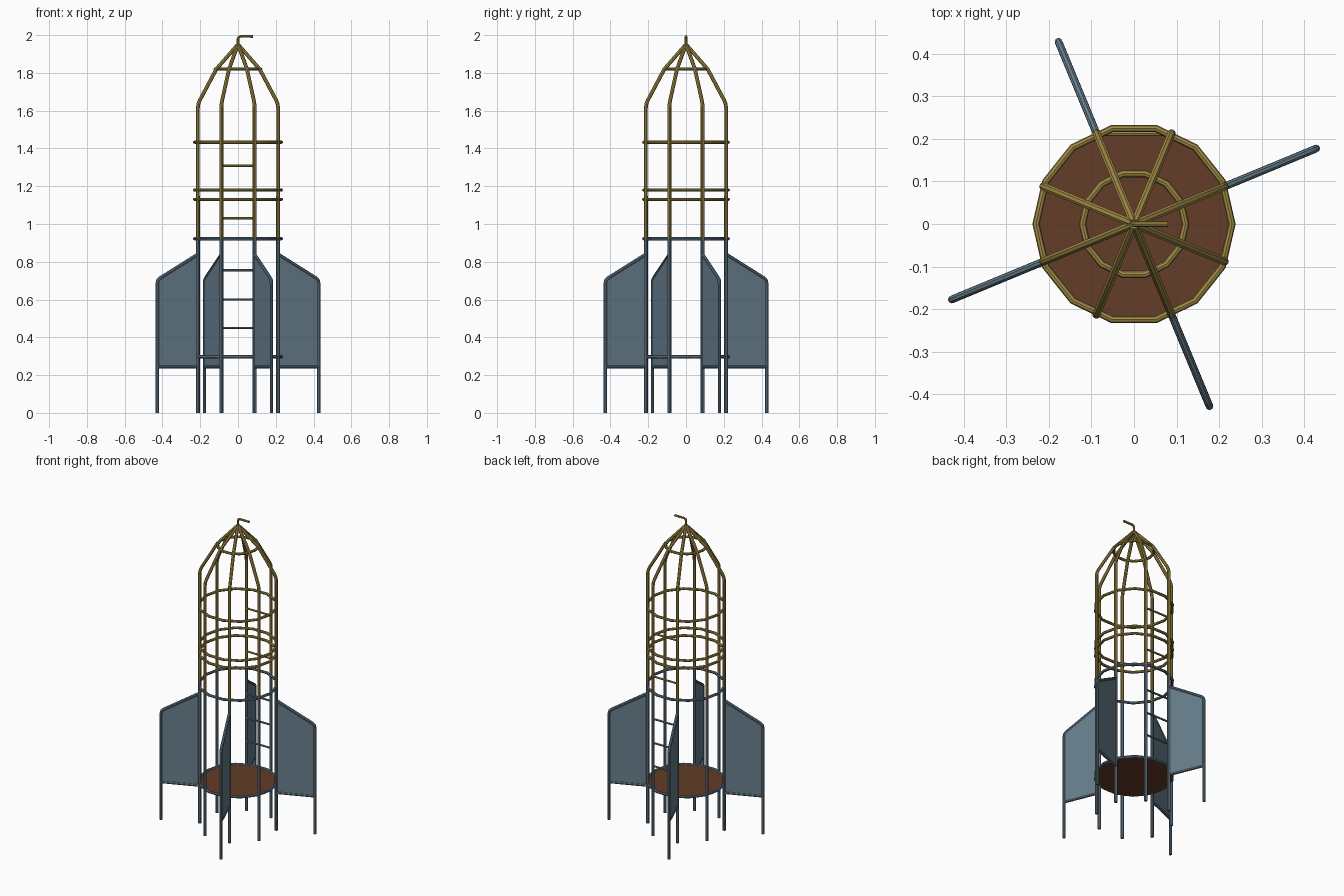
import bpy, bmesh, math
from mathutils import Vector

if "Cube" in bpy.data.objects:
    bpy.data.objects.remove(bpy.data.objects["Cube"])


def material(name, rgb):
    m = bpy.data.materials.new(name)
    m.diffuse_color = (*rgb, 1)
    m.use_nodes = True
    m.node_tree.nodes["Principled BSDF"].inputs["Base Color"].default_value = m.diffuse_color
    return m


YELLOW = material("mustard yellow", (0.36, 0.26, 0.06))
BLUE = material("slate blue", (0.135, 0.205, 0.26))
BROWN = material("brown", (0.125, 0.045, 0.02))

R = 0.23          # radius of the cage
SEAM = 0.922      # height where blue changes to yellow


def polar(r, a, z):
    return Vector((r * math.cos(a), r * math.sin(a), z))


def smooth(obj, angle):
    bpy.ops.object.select_all(action='DESELECT')
    obj.select_set(True)
    bpy.context.view_layer.objects.active = obj
    bpy.ops.object.shade_smooth_by_angle(angle=math.radians(angle))


def tube(name, points, radius, mat, cyclic=False):
    cu = bpy.data.curves.new(name, 'CURVE')
    cu.dimensions = '3D'
    cu.bevel_depth = radius
    cu.bevel_resolution = 2
    cu.use_fill_caps = True
    sp = cu.splines.new('POLY')
    sp.points.add(len(points) - 1)
    for p, co in zip(sp.points, points):
        p.co = (*co, 1)
    sp.use_cyclic_u = cyclic
    obj = bpy.data.objects.new(name, cu)
    bpy.context.collection.objects.link(obj)
    bpy.ops.object.select_all(action='DESELECT')
    obj.select_set(True)
    bpy.context.view_layer.objects.active = obj
    bpy.ops.object.convert(target='MESH')
    obj = bpy.context.object
    obj.data.materials.clear()
    obj.data.materials.append(mat)
    smooth(obj, 40)
    return obj


def ring(name, r, z, mat):
    pts = [polar(r, 2 * math.pi * i / 14, z) for i in range(14)]
    return tube(name, pts, 0.0085, mat, True)


# eight posts: blue below the seam, yellow above, meeting at the tip
for i in range(8):
    a = math.radians(22.5 + 45 * i)
    tube("lower_post", [polar(R, a, 0), polar(R, a, SEAM)], 0.01, BLUE)
    upper = [(R, SEAM), (R, 1.615), (0.227, 1.635), (0.219, 1.655),
             (0.124, 1.82), (0.004, 1.947)]
    tube("upper_post", [polar(r, a, z) for r, z in upper], 0.01, YELLOW)

# hoops
for z in (1.13, 1.18, 1.433):
    ring("upper_hoop", R, z, YELLOW)
ring("nose_hoop", 0.121, 1.82, YELLOW)
ring("seam_hoop", R, SEAM, BLUE)
ring("floor_hoop", R, 0.297, BLUE)

# ladder rungs across the back
half, back = R * math.sin(math.pi / 8), R * math.cos(math.pi / 8)
for z in (0.45, 0.60, 0.755, 1.03, 1.308):
    tube("ladder_rung", [(-half, back, z), (half, back, z)], 0.006,
         BLUE if z < SEAM else YELLOW)

# bent pipe at the tip
tube("tip_pipe", [(0, 0, 1.93), (0, 0, 1.98), (0.004, 0, 1.989),
                  (0.013, 0, 1.993), (0.08, 0, 1.993)], 0.007, YELLOW)

# floor plate
bpy.ops.mesh.primitive_cylinder_add(vertices=14, radius=0.229, depth=0.008,
                                    location=(0, 0, 0.293))
floor = bpy.context.object
floor.name = "floor_plate"
floor.data.materials.append(BROWN)

# four fins: bent leg tube, bottom bar and thin panel
edge = [(0.463, 0.685), (0.459, 0.702), (0.447, 0.714), (R, 0.84)]
for i in range(4):
    a = math.radians(22.5 + 90 * i)
    tube("fin_leg", [polar(r, a, z) for r, z in [(0.463, 0)] + edge], 0.009, BLUE)
    tube("fin_bar", [polar(R, a, 0.243), polar(0.463, a, 0.243)], 0.009, BLUE)
    bm = bmesh.new()
    side = Vector((-math.sin(a), math.cos(a), 0)) * 0.004
    outline = [(R, 0.243), (0.463, 0.243)] + edge
    face = bm.faces.new([bm.verts.new(polar(r, a, z) - side) for r, z in outline])
    ext = bmesh.ops.extrude_face_region(bm, geom=[face], use_keep_orig=True)
    bmesh.ops.translate(bm, vec=side * 2,
                        verts=[v for v in ext["geom"] if isinstance(v, bmesh.types.BMVert)])
    bmesh.ops.recalc_face_normals(bm, faces=bm.faces)
    me = bpy.data.meshes.new("fin_panel")
    bm.to_mesh(me)
    bm.free()
    me.materials.append(BLUE)
    bpy.context.collection.objects.link(bpy.data.objects.new("fin_panel", me))
